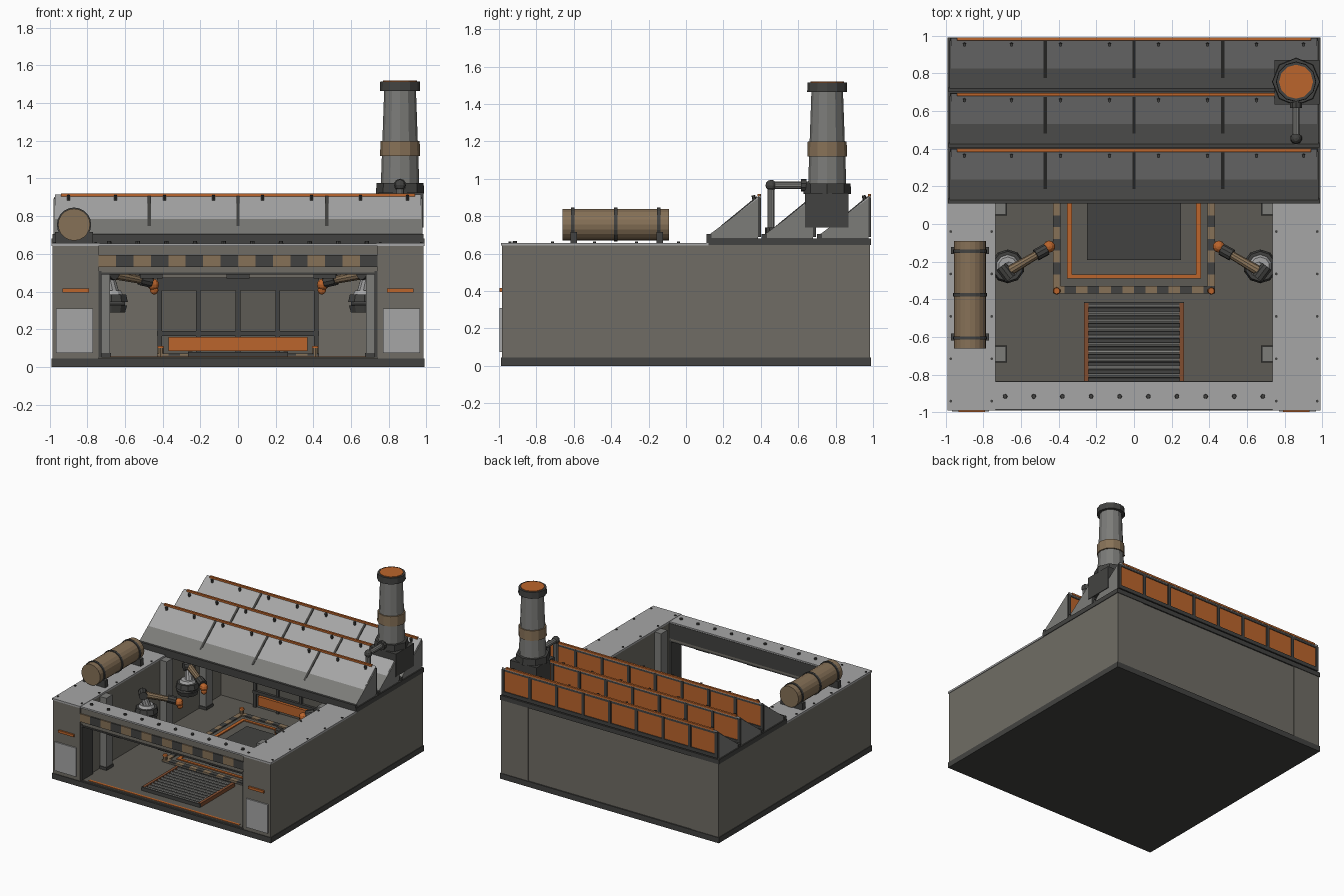
import bpy, bmesh, math
from mathutils import Vector

if "Cube" in bpy.data.objects:
    bpy.data.objects.remove(bpy.data.objects["Cube"])


def mat(name, r, g, b):
    m = bpy.data.materials.new(name)
    m.diffuse_color = (r, g, b, 1)
    m.use_nodes = True
    m.node_tree.nodes["Principled BSDF"].inputs["Base Color"].default_value = m.diffuse_color
    return m


WALL = mat("wall_grey", 0.16, 0.152, 0.13)
FLOOR = mat("floor_grey", 0.11, 0.105, 0.09)
LIGHT = mat("light_panel", 0.38, 0.38, 0.38)
STEEL = mat("steel", 0.20, 0.20, 0.19)
DARK = mat("dark_metal", 0.055, 0.055, 0.052)
TAN = mat("tan_paint", 0.24, 0.165, 0.095)
ORANGE = mat("orange_paint", 0.50, 0.13, 0.025)


def make(name, bm, m):
    bmesh.ops.recalc_face_normals(bm, faces=bm.faces)
    me = bpy.data.meshes.new(name)
    bm.to_mesh(me)
    bm.free()
    me.materials.append(m)
    ob = bpy.data.objects.new(name, me)
    bpy.context.collection.objects.link(ob)
    return ob


def boxes(name, m, *specs):
    """One object from boxes given as x0, x1, y0, y1, z0, z1."""
    bm = bmesh.new()
    for x0, x1, y0, y1, z0, z1 in specs:
        vs = bmesh.ops.create_cube(bm, size=1)["verts"]
        for v in vs:
            v.co = ((x0 + x1) / 2 + v.co.x * (x1 - x0),
                    (y0 + y1) / 2 + v.co.y * (y1 - y0),
                    (z0 + z1) / 2 + v.co.z * (z1 - z0))
    return make(name, bm, m)


def both(x0, x1, *rest):
    """A box spec and its mirror image in x."""
    return (x0, x1, *rest), (-x1, -x0, *rest)


def rods(name, m, *specs, n=10):
    """One object from cones/cylinders given as start, end, radius0, radius1."""
    bm = bmesh.new()
    for a, b, r0, r1 in specs:
        a, b = Vector(a), Vector(b)
        d = b - a
        vs = bmesh.ops.create_cone(bm, cap_ends=True, segments=n, radius1=r0,
                                   radius2=r1, depth=d.length)["verts"]
        q = Vector((0, 0, 1)).rotation_difference(d)
        for v in vs:
            v.co = q @ v.co + (a + b) / 2
    return make(name, bm, m)


def balls(name, m, *specs):
    bm = bmesh.new()
    for c, r in specs:
        vs = bmesh.ops.create_uvsphere(bm, u_segments=10, v_segments=6, radius=r)["verts"]
        bmesh.ops.translate(bm, verts=vs, vec=c)
    return make(name, bm, m)


def prism(name, m, profile, x0, x1):
    """Extrude a (y, z) profile along x."""
    bm = bmesh.new()
    f = bm.faces.new([bm.verts.new((x0, y, z)) for y, z in profile])
    ex = bmesh.ops.extrude_face_region(bm, geom=[f])["geom"]
    bmesh.ops.translate(bm, vec=(x1 - x0, 0, 0),
                        verts=[v for v in ex if isinstance(v, bmesh.types.BMVert)])
    return make(name, bm, m)


# Shell: base, walls, lintel, caps
boxes("base_slab", DARK, (-.99, .99, -.99, .99, 0, .045))
boxes("floor", FLOOR, (-.75, .75, -.975, .85, .04, .052))
boxes("side_walls", WALL, *both(.74, .985, -.985, .985, .045, .645))
boxes("back_wall", WALL, (-.745, .745, .84, .98, .045, .65))
boxes("lintel", WALL, (-.74, .74, -.975, -.84, .50, .645))
boxes("lintel_back_plate", DARK, (-.735, .735, -.842, -.832, .52, .645))
boxes("side_wall_caps", LIGHT, *both(.735, .99, -.99, .12, .643, .658))
boxes("lintel_cap", LIGHT, (-.735, .735, -.985, -.835, .643, .656))
boxes("door_frame", DARK, *both(.725, .742, -.98, -.84, .05, .51), (-.735, .735, -.98, -.84, .49, .502))
boxes("lintel_lamps", DARK, *[(x - .06, x + .06, -.95, -.87, .47, .495) for x in (-.46, 0, .46)])
rods("lintel_bolts", DARK, *[((-.684 + i * .152, -.915, .65), (-.684 + i * .152, -.915, .668), .013, .011)
                            for i in range(10)], n=8)
rods("cap_bolts", DARK, *[((s * x, y, .65), (s * x, y, .664), .008, .008) for s in (-1, 1)
                         for x in (.755, .972) for y in (-.94, -.715, -.49, -.265, -.04)], n=6)

# Front pillars and hazard stripes
boxes("pillar_panels", LIGHT, *both(.77, .965, -.996, -.98, .075, .31))
boxes("pillar_lights", ORANGE, *both(.79, .93, -.998, -.98, .395, .415))
boxes("threshold_strip", ORANGE, (-.68, .68, -.96, -.94, .05, .056))
for k, m in ((0, TAN), (1, DARK)):
    boxes(f"lintel_stripes_{k}", m, *[(-.74 + i * .0925, -.74 + (i + 1) * .0925, -.985, -.97, .53, .595)
                                     for i in range(k, 16, 2)])

# Inner posts and lift posts
boxes("inner_posts", STEEL, *[b for y in (-.69, .09, .6) for b in both(.68, .742, y - .04, y + .04, .05, .64)])
boxes("post_feet", DARK, *[b for y in (-.69, .09, .6) for b in both(.675, .742, y - .045, y + .045, .05, .075)])

# Floor grate
boxes("grate_tray", DARK, (-.25, .25, -.86, -.42, .05, .058))
boxes("grate_frame", DARK, (-.265, .265, -.43, -.415, .05, .08), (-.265, .265, -.87, -.855, .05, .08))
boxes("grate_rails", mat("rust", .22, .075, .03), *both(.242, .265, -.86, -.42, .05, .082))
rods("grate_bars", STEEL, *[((-.243, -.845 + i * .041, .068), (.243, -.845 + i * .041, .068), .012, .012)
                           for i in range(11)], n=8)

# Work platform with striped border, orange line and dark bed
boxes("platform", FLOOR, (-.43, .43, -.37, .65, .05, .06))
for k, m in ((0, TAN), (1, DARK)):
    front = [(-.43 + i * .0614, -.43 + (i + 1) * .0614, y, y + .04, .055, .07)
             for i in range(k, 14, 2) for y in (-.37, .61)]
    sides = [b for i in range(k, 15, 2)
             for b in both(.39, .43, -.33 + i * .0627, -.33 + (i + 1) * .0627, .055, .07)]
    boxes(f"platform_stripes_{k}", m, *front, *sides)
boxes("platform_line", ORANGE, *both(.328, .355, -.29, .57, .055, .068),
      (-.33, .33, -.29, -.267, .055, .068), (-.33, .33, .547, .57, .055, .068))
boxes("platform_bed", DARK, (-.25, .25, -.19, .47, .055, .07))
corners = [(s * .41, y) for s in (-1, 1) for y in (-.355, .635)]
rods("platform_posts", TAN, *[((x, y, .05), (x, y, .10), .017, .017) for x, y in corners])
rods("platform_post_tops", ORANGE, *[((x, y, .10), (x, y, .112), .02, .016) for x, y in corners])

# Back shutter
boxes("shutter_panel", FLOOR, (-.42, .42, .82, .845, .05, .47))
boxes("shutter_frame", DARK, (-.43, .43, .80, .845, .405, .475), (-.43, .43, .80, .845, .165, .19),
      *[(x - .012, x + .012, .805, .845, .05, .41) for x in (-.415, -.21, 0, .21, .415)])
boxes("shutter_orange_bar", ORANGE, (-.37, .37, .785, .82, .085, .16))

# Robot arms: mirrored in x, and in y about the platform
n = 0
for s in (-1, 1):
    for t in (-1, 1):
        n += 1

        def p(x, y, z):
            return (s * x, .04 + t * (-y + .04) if t > 0 else y, z)
        rods(f"arm_{n}_base", DARK, (p(.67, -.225, .29), p(.67, -.225, .325), .075, .085),
             (p(.67, -.225, .345), p(.67, -.225, .385), .09, .08), (p(.75, -.225, .335), p(.6, -.225, .335), .04, .04))
        rods(f"arm_{n}_turret", LIGHT, (p(.67, -.225, .38), p(.67, -.225, .405), .065, .05))
        rods(f"arm_{n}_lower", LIGHT, (p(.655, -.225, .36), p(.685, -.255, .50), .035, .025))
        rods(f"arm_{n}_elbow", DARK, (p(.655, -.29, .495), p(.705, -.225, .495), .033, .033))
        rods(f"arm_{n}_forearm", TAN, (p(.68, -.26, .495), p(.485, -.145, .455), .028, .02))
        rods(f"arm_{n}_wrist", DARK, (p(.52, -.165, .465), p(.465, -.135, .452), .032, .032))
        balls(f"arm_{n}_tool", ORANGE, (p(.45, -.12, .437), .032), (p(.445, -.115, .408), .024))

# Sawtooth roof
boxes("roof_slab", DARK, (-.99, .99, .11, .99, .645, .682))
for i in range(3):
    a = .115 + i * .295
    b = a + .27
    prism(f"roof_tooth_{i}", STEEL, [(a, .68), (a, .695), (b, .895), (b, .68)], -.98, .98)
    prism(f"roof_slope_{i}", LIGHT, [(a + .02, .703), (b, .905), (b + .012, .915), (b + .012, .90),
                                    (b, .885), (a + .02, .69)], -.972, .972)
    boxes(f"roof_gutter_{i}", DARK, (-.985, .985, a - .005, a + .022, .68, .705))
    boxes(f"roof_windows_{i}", ORANGE, (-.96, .96, b - .005, b + .007, .715, .895))
    boxes(f"roof_mullions_{i}", DARK, *[(-.965 + k * .24125 - .012, -.965 + k * .24125 + .012, b, b + .015, .69, .9)
                                       for k in range(9)],
          (-.975, .975, b, b + .015, .69, .72), (-.975, .975, b, b + .012, .885, .902))
    boxes(f"roof_ridge_line_{i}", ORANGE, (-.94, .94, b - .002, b + .015, .905, .92))
    rods(f"roof_ridge_bolts_{i}", DARK, *[((x, b - .02, .885), (x, b - .025, .912), .01, .01)
                                         for x in (-.9, -.65, -.39, -.13, .13, .39, .65, .9)], n=6)
    for x in (-.47, 0, .47):
        prism("roof_seam", DARK, [(a + .07, .73), (a + .07, .748), (b - .005, .908), (b - .005, .88)],
              x - .009, x + .009)

# Chimney with side pipe
cx, cy = .86, .755
boxes("chimney_base", DARK, (.745, .985, .635, .87, .74, .925))
rods("chimney_collar", DARK, ((cx, cy, .92), (cx, cy, .975), .128, .125), n=8)
rods("chimney_stack", STEEL, ((cx, cy, .97), (cx, cy, 1.48), .102, .084), n=12)
rods("chimney_band", TAN, ((cx, cy, 1.12), (cx, cy, 1.20), .106, .104), n=12)
rods("chimney_cap", DARK, ((cx, cy, 1.465), (cx, cy, 1.515), .107, .105), n=12)
rods("chimney_glow", ORANGE, ((cx, cy, 1.50), (cx, cy, 1.52), .09, .09), n=12)
rods("chimney_pipe", STEEL, ((cx, .66, .965), (cx, .455, .965), .02, .02),
     ((cx, .455, .965), (cx, .455, .69), .02, .02))
rods("pipe_flanges", DARK, ((cx, .645, .965), (cx, .615, .965), .034, .034),
     ((cx, .455, .70), (cx, .455, .74), .032, .032))
balls("pipe_elbow", DARK, ((cx, .455, .965), .03))

# Storage tank
tx, tz = -.87, .755
rods("tank", TAN, ((tx, -.66, tz), (tx, -.09, tz), .085, .085), n=20)
rods("tank_straps", DARK, *[((tx, y - .009, tz), (tx, y + .009, tz), .091, .091)
                           for y in (-.605, -.375, -.145)], n=20)
boxes("tank_saddles", DARK, *[(tx - .1, tx + .1, y - .018, y + .018, .655, .715) for y in (-.6, -.14)])
